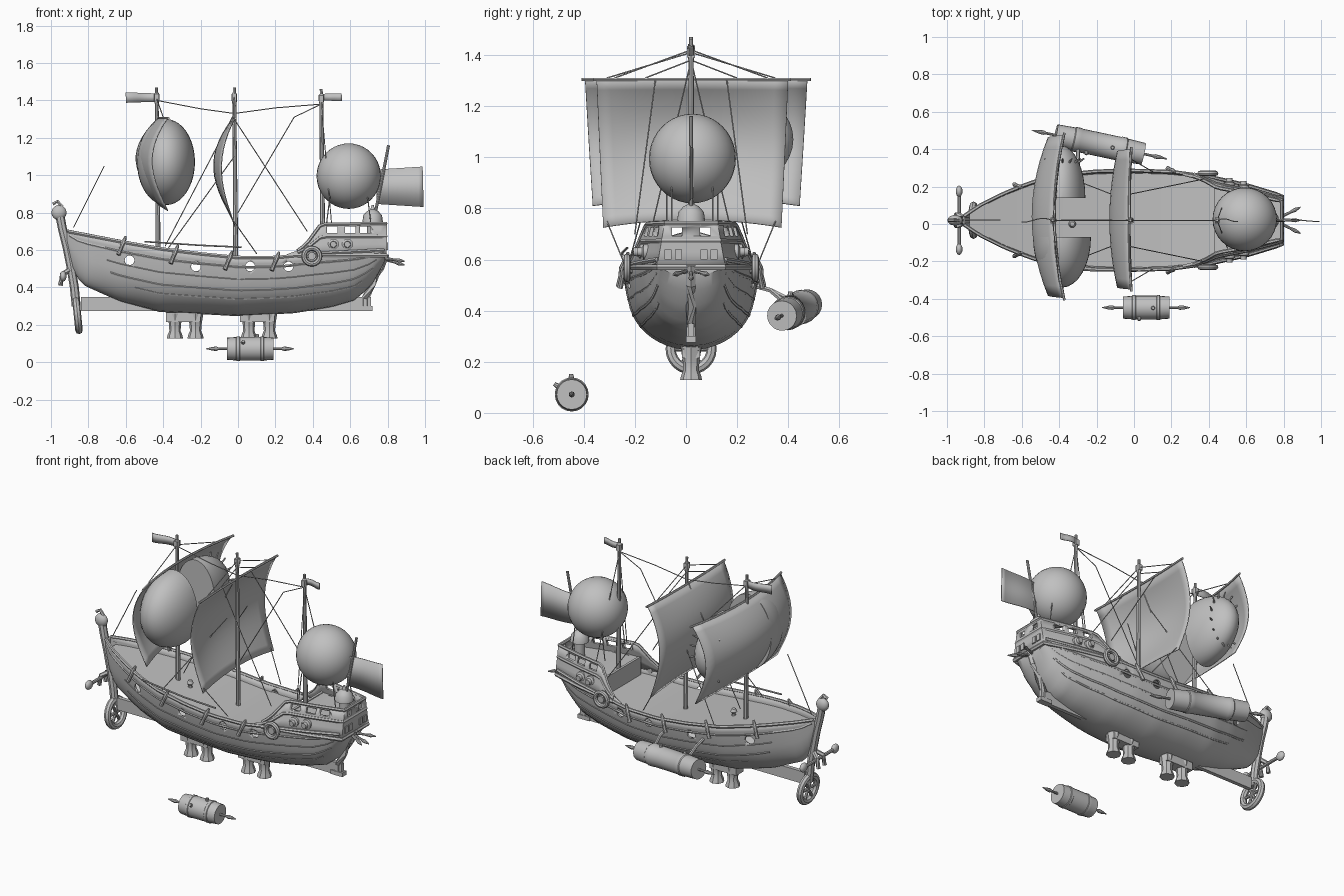
import bpy, bmesh, math
from mathutils import Vector as V, Matrix

if "Cube" in bpy.data.objects:
    bpy.data.objects.remove(bpy.data.objects["Cube"])

YC = 0.02  # centre line of the ship
mat = bpy.data.materials.new("weathered grey")
mat.use_nodes = True
mat.diffuse_color = (0.53, 0.53, 0.53, 1)
mat.node_tree.nodes["Principled BSDF"].inputs["Base Color"].default_value = (0.53, 0.53, 0.53, 1)


# ---------- helpers ----------
def finish(name, bm, thick=0.0):
    bmesh.ops.recalc_face_normals(bm, faces=bm.faces)
    me = bpy.data.meshes.new(name)
    bm.to_mesh(me)
    bm.free()
    me.shade_smooth()
    me.set_sharp_from_angle(angle=math.radians(35))
    me.materials.append(mat)
    ob = bpy.data.objects.new(name, me)
    bpy.context.scene.collection.objects.link(ob)
    if thick:
        m = ob.modifiers.new("thickness", "SOLIDIFY")
        m.thickness, m.offset = thick, 0
    return ob


def loft(name, rings, closed=False, first=False, last=False, thick=0.0):
    bm = bmesh.new()
    rows = [[bm.verts.new(p) for p in r] for r in rings]
    n = len(rows[0])
    for a, b in zip(rows, rows[1:]):
        for i in range(n if closed else n - 1):
            j = (i + 1) % n
            bm.faces.new((a[i], a[j], b[j], b[i]))
    if first:
        bm.faces.new(rows[0])
    if last:
        bm.faces.new(rows[-1])
    return finish(name, bm, thick)


def lathe(name, a, b, profile, n=16):
    a, b = V(a), V(b)
    q = (b - a).to_track_quat("Z", "Y")
    ang = [2 * math.pi * i / n for i in range(n)]
    rings = [[a + (b - a) * s + q @ V((r * math.cos(t), r * math.sin(t), 0)) for t in ang]
             for s, r in profile]
    return loft(name, rings, True, True, True)


def rod(name, a, b, r, r2=None, n=8):
    return lathe(name, a, b, [(0, r), (1, r if r2 is None else r2)], n)


def tube(name, pts, r, n=6):
    pts = [V(p) for p in pts]
    rings = []
    for i, p in enumerate(pts):
        d = (pts[min(i + 1, len(pts) - 1)] - pts[max(i - 1, 0)]).normalized()
        u = d.cross(V((0, 0, 1)) if abs(d.z) < 0.9 else V((0, 1, 0))).normalized()
        w = d.cross(u)
        rings.append([p + r * (u * math.cos(t) + w * math.sin(t))
                      for t in (2 * math.pi * k / n for k in range(n))])
    return loft(name, rings, True, True, True)


def box(name, lo, hi):
    lo, hi = V(lo), V(hi)
    bm = bmesh.new()
    bmesh.ops.create_cube(bm, size=1, matrix=Matrix.Translation((lo + hi) / 2)
                          @ Matrix.Diagonal((*(hi - lo), 1)))
    return finish(name, bm)


def ball(name, c, r, cut=None):
    bm = bmesh.new()
    bmesh.ops.create_uvsphere(bm, u_segments=32, v_segments=20, radius=1,
                              matrix=Matrix.Translation(c) @ Matrix.Diagonal((*r, 1)))
    if cut:  # keep only the half on one side, closed by a flat face
        res = bmesh.ops.bisect_plane(bm, geom=bm.verts[:] + bm.edges[:] + bm.faces[:],
                                     plane_co=c, plane_no=cut, clear_inner=True)
        edges = [e for e in res["geom_cut"] if isinstance(e, bmesh.types.BMEdge)]
        bmesh.ops.contextual_create(bm, geom=edges)
    return finish(name, bm)


def ring(name, c, axis, big, small, n=24):
    q = V(axis).to_track_quat("Z", "Y")
    loop = [2 * math.pi * i / n for i in range(n + 1)]
    rows = [[V(c) + q @ V(((big + small * math.cos(s)) * math.cos(t),
                           (big + small * math.cos(s)) * math.sin(t), small * math.sin(s)))
             for s in loop[:-1:3]] for t in loop]
    return loft(name, rows, True)


def table(*pts):
    def f(x):
        for (a, va), (b, vb) in zip(pts, pts[1:]):
            if x <= b:
                return va + (vb - va) * max(0, (x - a) / (b - a))
        return pts[-1][1]
    return f


def cut(ob, cutters):
    for c in cutters:
        c.hide_render = True
        c.hide_set(True)
        m = ob.modifiers.new("opening", "BOOLEAN")
        m.operation, m.object, m.solver = "DIFFERENCE", c, "EXACT"


def span(a, b, n):
    return [a + (b - a) * i / n for i in range(n + 1)]


# ---------- hull ----------
width = table((-.91, .02), (-.83, .075), (-.7, .14), (-.55, .2), (-.4, .24), (-.2, .26),
              (0, .264), (.2, .258), (.4, .23), (.6, .185), (.78, .13))
rim = table((-.91, .7), (-.6, .64), (-.4, .605), (-.2, .58), (0, .56), (.2, .56), (.4, .58), (.78, .6))
keel = table((-.91, .62), (-.88, .5), (-.83, .42), (-.63, .33), (-.42, .275), (0, .252),
             (.3, .268), (.5, .3), (.62, .335), (.71, .415), (.78, .54))


def skin(x, t, side, out=0.0):
    s = min(t / .7, 1)
    f = math.sqrt(max(0, 1 - (1 - s) ** 2)) * (.92 + .2 * max(0, t - .6))
    return V((x, YC + side * (width(x) * f + out), keel(x) + (rim(x) - keel(x)) * t))


ts = [(i / 14) ** 1.5 for i in range(15)]
hull = loft("hull", [[skin(x, t, -1) for t in reversed(ts)] + [skin(x, t, 1) for t in ts[1:]]
                     for x in span(-.91, .78, 52)], first=True, last=True, thick=.012)
cut(hull, [rod("porthole_cutter", (x, -.5, z), (x, .5, z), .026, n=14)
           for x, z in ((-.58, .545), (-.225, .512), (.065, .512), (.27, .512))])

rows = []
for x in span(-.88, .76, 40):
    t = 1 - .038 / (rim(x) - keel(x))
    rows.append([skin(x, max(t, .05), s) for s in (-1, 1)])
loft("deck", rows)
lathe("deck_bollard", (-.33, 0, .54), (-.33, 0, .6), [(0, .016), (.5, .01), (.7, .02), (1, .012)], 10)

box("keel", (-.84, YC - .012, .275), (.71, YC + .012, .35))
tube("stern_post", [(.79, YC, .58), (.76, YC, .5), (.72, YC, .42), (.68, YC, .34), (.68, YC, .28)], .02)
box("stern_foot", (.64, YC - .02, .275), (.72, YC + .02, .3))

for side in (-1, 1):
    for t, a, b, r in ((1, -.91, .78, .01), (.83, -.9, .78, .008), (.62, -.7, .74, .006),
                       (.42, -.68, .72, .008), (.28, -.55, .66, .007)):
        tube("wale", [skin(x, t, side, .002) for x in span(a, b, 36)], r)
    # small davits along the rail
    for x in (-.62, -.34, -.05, .2):
        p = skin(x, 1, side)
        lathe("davit", p + V((.02, 0, .03)), p + V((-.02, side * .02, -.07)),
              [(0, .006), (.3, .014), (.6, .01), (1, .012)], 8)
    # round fittings on the castle side
    ring("hoop", skin(.395, .96, side, .022), (0, 1, 0), .042, .014)
    rod("hoop_hub", skin(.395, .96, side, -.01), skin(.395, .96, side, .03), .022)
    for x in (.51, .585):
        y = YC + side * width(x) * .9
        lathe("gun_port", (x, y - side * .02, .63), (x, y + side * .04, .63),
              [(0, .03), (.6, .03), (.7, .018), (1, .016)], 12)
tube("spare_pole", [(-.5, YC - .25, .645), (-.2, YC - .27, .625), (.02, YC - .27, .615)], .005)

# ---------- stern castle ----------
top = table((.26, .575), (.33, .6), (.39, .66), (.43, .725), (.46, .738), (.79, .742))
path = [(x, -1) for x in span(.26, .79, 18)] + [(x, 1) for x in reversed(span(.26, .79, 18))]


def wall(x, s, h, out=0.0):
    z = .57 + (top(x) - .57) * h
    return V((x, YC + s * (width(x) * (.99 - 1.3 * (z - .57)) + out), z))


castle = loft("stern_castle", [[wall(x, s, h) for x, s in path] for h in (0, .35, .7, 1)], thick=.014)
windows = [box("side_window_cutter", (x - .028, -.4, .692), (x + .028, .4, .725)) for x in (.505, .6, .68)]
windows += [box("stern_window_cutter", (.75, YC + y - .02, .692), (.85, YC + y + .02, .725))
            for y in (-.055, .055)]
cut(castle, windows)
for h, r in ((0, .012), (.6, .01), (1, .01)):
    tube("castle_band", [wall(x, s, h, .004) for x, s in path if x > .3], r)
loft("castle_deck", [[wall(x, s, .5) for s in (-1, 1)] for x in span(.44, .78, 8)])
box("castle_bulkhead", (.43, YC - .19, .53), (.445, YC + .19, .655))
for y in (-.09, -.05, .05, .09):
    box("stern_window", (.785, YC + y - .014, .6), (.802, YC + y + .014, .64))
lathe("lantern", (.72, YC, .66), (.72, YC, .84),
      [(0, .03), (.45, .03), (.5, .055), (.7, .05), (.82, .03), (.87, .012), (1, .006)])
for dy, dz in ((0, -.04), (.07, -.02), (-.07, -.02)):
    lathe("stern_spar", (.75, YC, .56), (.89, YC + dy, .56 + dz), [(0, .01), (.6, .007), (.8, .011), (1, .003)], 8)

# ---------- bow ----------
tube("stem", [(-.955, YC, .8), (-.94, YC, .72), (-.915, YC, .62), (-.895, YC, .52), (-.875, YC, .4), (-.865, YC, .3)], .024, 8)
ball("figurehead", (-.957, YC, .8), (.04, .028, .04))
tube("figurehead_crest", [(-.94, YC, .83), (-.965, YC, .86), (-.99, YC, .845)], .01)
rod("bow_crossbar", (-.935, YC - .17, .46), (-.935, YC + .17, .46), .01)
for s in (-1, 1):
    ball("crossbar_knob", (-.935, YC + s * .155, .46), (.018, .03, .028))
    tube("bow_bracket", [(-.89, YC, .5), (-.94, YC + s * .03, .47), (-.95, YC + s * .03, .41)], .014)
ring("bow_wheel", (-.858, YC, .25), (1, 0, .1), .08, .02)
for k in range(3):
    d = V((0, math.cos(k * math.pi / 3), math.sin(k * math.pi / 3))) * .08
    rod("wheel_spoke", V((-.858, YC, .25)) - d, V((-.858, YC, .25)) + d, .009)

# ---------- stands under the keel ----------
for x in (-.295, .1):
    box("stand_beam", (x - .09, YC - .035, .215), (x + .095, YC + .035, .265))
    for dx in (-.042, .068):
        lathe("stand_leg", (x + dx, YC, .128), (x + dx, YC, .26),
              [(0, .043), (.12, .04), (.3, .03), (.6, .033), (1, .042)], 8)

# ---------- masts and sails ----------
for name, x, base, z in (("fore_mast", -.435, .55, 1.47), ("main_mast", -.02, .52, 1.47), ("mizzen_mast", .445, .64, 1.46)):
    lathe(name, (x + .008, YC, base), (x, YC, z), [(0, .014), (.9, .01), (.93, .015), (.96, .015), (.97, .008), (1, .008)], 8)
    box("mast_block", (x - .012, YC - .016, z - .07), (x + .012, YC + .016, z - .035))


def sail(name, x0, yc, half, z0, z1, bulge, sweep, arch):
    def p(u, v):
        z = z1 + (z0 + arch * (1 - v * v) - z1) * u
        x = x0 - bulge * (1 - .3 * v * v) * math.sin(math.pi * u ** .9) + sweep * v * v
        return (x, yc + half * v * (1 - .07 * u), z)
    loft(name, [[p(u, v) for v in span(-1, 1, 14)] for u in span(0, 1, 14)], thick=.005)
    tube(name + "_yard", [p(0, v) for v in span(-1.03, 1.03, 10)], .007)


sail("fore_sail", -.425, .04, .435, .81, 1.305, .12, .05, .03)
sail("main_sail", -.025, .025, .375, .725, 1.305, .105, .01, .03)

# half balloons behind the fore sail, one with short pegs round its edge
ball("near_half_balloon", (-.385, -.07, 1.07), (.155, .27, .23), (0, -1, 0))
ball("far_half_balloon", (-.39, .14, 1.07), (.13, .28, .21), (0, 1, 0))
for k in range(12):
    a = math.radians(-130 + 24 * k)
    c = V((-.39 + .095 * math.cos(a), .33, 1.07 + .15 * math.sin(a)))
    rod("balloon_peg", c, c + V((.03 * math.cos(a), .02, .03 * math.sin(a))), .006, .004, 6)

# ---------- round balloon and flags ----------
ball("round_balloon", (.592, .025, .995), (.172, .17, .175))
for dx, dy in ((-.1, .1), (-.1, -.1), (.1, .08), (.1, -.08)):
    rod("balloon_tether", (.592 + dx, .025 + dy, .89), (.592 + dx * 1.2, .025 + dy, .73), .003)
rod("flag_staff", (.715, YC, .7), (.805, YC, 1.16), .008)


def flag(name, x0, x1, mid, half, grow, wave):
    loft(name, [[(x - .03 * half * s, YC + wave * math.sin(5 * u), mid + s * (half + grow * u))
                 for s in (-1, 1)]
                for u, x in zip(span(0, 1, 10), span(x0, x1, 10))], thick=.005)


flag("stern_flag", .74, .99, .938, .092, .016, .006)
flag("fore_pennant", -.435, -.6, 1.415, .022, .006, .01)
flag("mizzen_pennant", .445, .555, 1.417, .018, .002, .008)


# ---------- barrels ----------
def barrel(name, a, b, r, spike):
    a, b = V(a), V(b)
    d = (b - a).normalized()
    lathe(name, a, b, [(0, r * .92), (.2, r * .98), (.21, r * 1.04), (.27, r * 1.04), (.28, r), (.72, r),
                       (.73, r * 1.04), (.79, r * 1.04), (.8, r * .98), (1, r * .92)], 20)
    for p, e in ((a, -d), (b, d)):
        lathe(name + "_spike", p, p + e * spike, [(0, .007), (.4, .007), (.5, .012), (.7, .01), (1, .002)], 8)
    for k in range(2):
        o = V((0, math.cos(2.6 - k), math.sin(2.6 - k))) * r
        p = a + (b - a) * (.35 + .3 * k)
        rod(name + "_stud", p + o * .9, p + o * 1.25, .012, .008)


barrel("loose_barrel", (-.06, -.447, .072), (.19, -.447, .072), .064, .11)
barrel("side_barrel", (-.42, .475, .425), (.05, .375, .38), .064, .13)
for x, y in ((-.3, .45), (-.05, .4)):
    tube("barrel_arm", [(x, .26, .5), (x, .33, .48), (x, y, .42)], .01)

# ---------- rigging ----------
M, F, Z = (-.02, YC, 1.33), (-.435, YC, 1.4), (.445, YC, 1.38)
lines = [[(-.715, YC, 1.05), (-.88, YC, .72)], [F, (-.2, YC, 1.355), M], [M, (.2, YC, 1.36), Z],
         [(0, YC, .8), (.3, YC, 1.31), Z], [M, (-.39, YC, .62)]]
for s in (-1, 1):
    lines += [[(-.02, YC + s * .14, 1.3), (.37, YC + s * .22, .7)],
              [(-.02, YC + s * .1, 1.1), (-.38, YC + s * .24, .6)],
              [(-.435, YC, 1.41), (-.4, YC + s * .33, 1.31)], [(-.02, YC, 1.42), (-.02, YC + s * .3, 1.31)],
              [(-.02, YC, 1.38), (-.02, YC + s * .18, 1.31)],
              [(-.02, YC + s * .33, .75), (.1, YC + s * .26, .58)], [Z, (.5, YC + s * .15, .74)]]
for pts in lines:
    tube("rigging_line", pts, .0028, 5)
